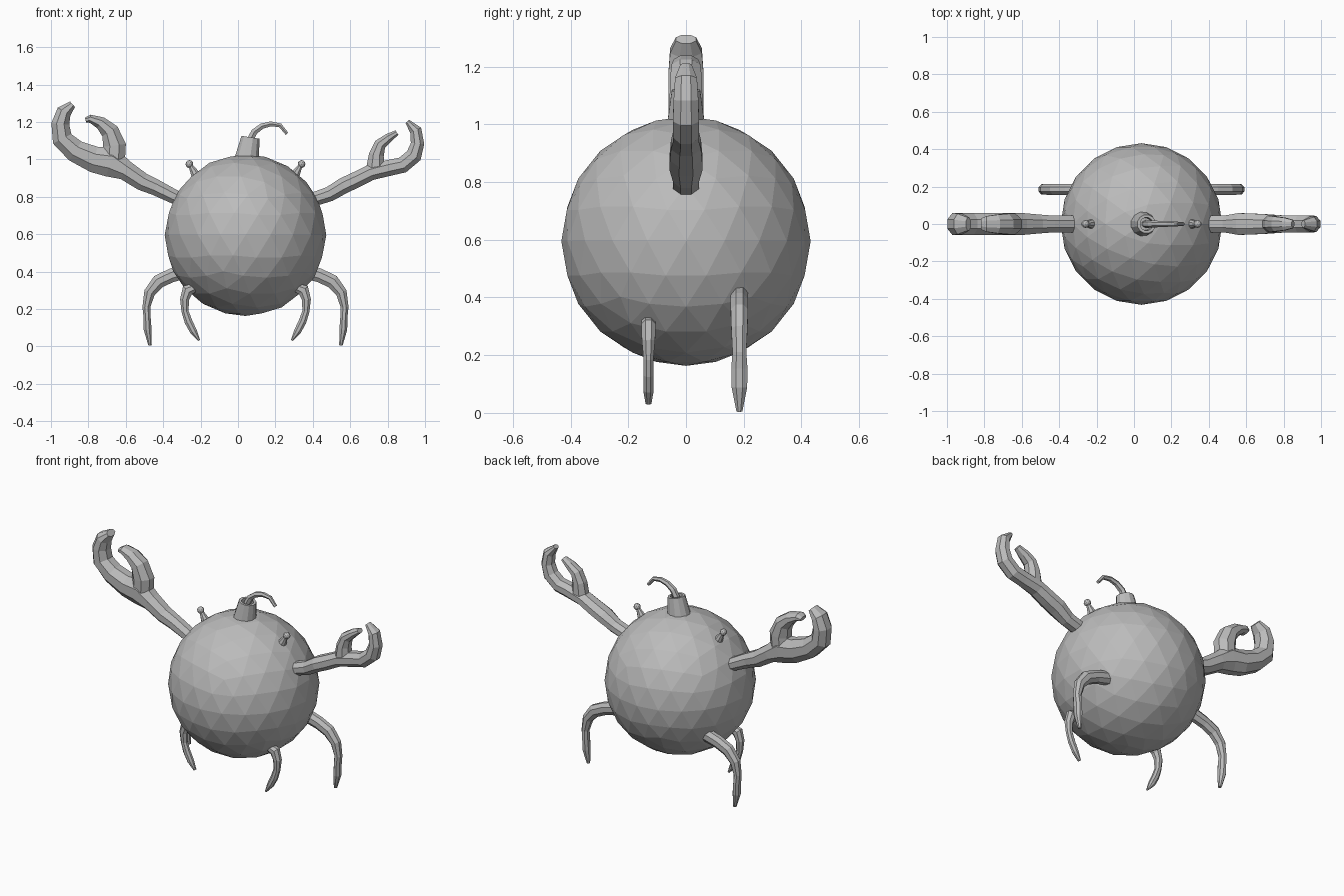
import bpy, bmesh, math
from mathutils import Vector

CX = 0.04  # body centre line in x

grey = bpy.data.materials.new("plain grey")
grey.diffuse_color = (0.5, 0.5, 0.5, 1)


def finish(name, bm):
    bmesh.ops.recalc_face_normals(bm, faces=bm.faces)
    me = bpy.data.meshes.new(name)
    bm.to_mesh(me)
    bm.free()
    me.materials.append(grey)
    ob = bpy.data.objects.new(name, me)
    bpy.context.collection.objects.link(ob)
    return ob


def limb(name, path, y=0.0, sides=8, axis=None, flip=False):
    """Faceted tube through (x, z, in-plane radius, y radius) stations."""
    pts = [Vector((2 * CX - p[0] if flip else p[0], y, p[1])) for p in path]
    bm = bmesh.new()
    rings = []
    grow = 1 / math.cos(math.pi / sides)
    for i, c in enumerate(pts):
        if axis:
            t = Vector(axis).normalized()
        else:
            a = (c - pts[i - 1]).normalized() if i else Vector()
            b = (pts[i + 1] - c).normalized() if i < len(pts) - 1 else Vector()
            t = (a + b).normalized()
        n = Vector((-t.z, 0, t.x))
        r = path[i][2]
        w = path[i][3] if len(path[i]) > 3 else r
        ring = []
        for k in range(sides):
            ang = 2 * math.pi * (k + 0.5) / sides
            ring.append(bm.verts.new(c + n * r * grow * math.cos(ang)
                                     + Vector((0, w * grow * math.sin(ang), 0))))
        rings.append(ring)
    for a, b in zip(rings, rings[1:]):
        for k in range(sides):
            j = (k + 1) % sides
            bm.faces.new((a[k], a[j], b[j], b[k]))
    bm.faces.new(rings[0][::-1])
    bm.faces.new(rings[-1])
    return finish(name, bm)


def ball(name, loc, r, sub):
    bm = bmesh.new()
    bmesh.ops.create_icosphere(bm, subdivisions=sub, radius=r)
    bmesh.ops.translate(bm, verts=bm.verts, vec=loc)
    return finish(name, bm)


# Round body
ball("body", (CX, 0, 0.595), 0.432, 3)

# Large claw: arm with outer finger, then inner finger
limb("large_claw_arm", [
    (-.26, .76, .037, .042), (-.32, .79, .037, .045), (-.44, .85, .043, .045),
    (-.51, .88, .048, .05), (-.60, .94, .053, .058), (-.68, .985, .08, .06),
    (-.77, 1.0, .07, .06), (-.87, 1.045, .06, .06), (-.94, 1.11, .055, .06),
    (-.95, 1.19, .048, .06), (-.93, 1.255, .04, .055), (-.885, 1.295, .02, .035)])
limb("large_claw_finger", [
    (-.665, .985, .06, .055), (-.66, 1.075, .061, .057), (-.685, 1.15, .048, .055),
    (-.735, 1.195, .034, .05), (-.79, 1.217, .022, .042), (-.815, 1.21, .013, .03)])

# Small claw
limb("small_claw_arm", [
    (.34, .765, .037, .04), (.40, .785, .037, .045), (.49, .815, .04, .045),
    (.565, .86, .043, .058), (.63, .89, .043, .056), (.71, .93, .042, .052),
    (.81, .955, .043, .045), (.88, .97, .043, .045), (.94, 1.02, .043, .045),
    (.96, 1.085, .036, .043), (.95, 1.155, .032, .038), (.905, 1.203, .013, .02)])
limb("small_claw_finger", [
    (.735, .95, .05, .045), (.74, 1.025, .04, .043), (.76, 1.08, .032, .04),
    (.805, 1.115, .024, .034), (.85, 1.143, .014, .022)])

# Legs and eyes, mirrored about the body
back_leg = [
    (.33, .41, .04, .03), (.435, .38, .037, .03), (.505, .347, .037, .03),
    (.553, .288, .03, .028), (.57, .21, .021, .024), (.566, .155, .019, .028),
    (.563, .09, .021, .027), (.55, .005, .009, .01)]
front_leg = [
    (.29, .325, .022, .024), (.35, .30, .032, .025), (.366, .25, .024, .023),
    (.363, .187, .019, .017), (.345, .133, .021, .018), (.318, .08, .019, .018),
    (.288, .032, .006, .01)]
eye_stalk = [(.295, .895, .026), (.31, .925, .023), (.33, .96, .013), (.336, .972, .013)]
for side, flip in (("right", False), ("left", True)):
    limb("back_leg_" + side, back_leg, y=.185, flip=flip)
    limb("front_leg_" + side, front_leg, y=-.13, flip=flip)
    limb("eye_stalk_" + side, eye_stalk, flip=flip)
    ball("eye_" + side, (2 * CX - .34 if flip else .34, 0, .975), .021, 2)

# Tilted fuse holder with a recessed top, and the curved fuse
limb("fuse_holder", [(.043, .98, .068), (.067, 1.118, .049),
                     (.067, 1.118, .034), (.06, 1.075, .032)],
     sides=12, axis=(.16, 0, 1))
limb("fuse", [(.06, 1.065, .018), (.068, 1.11, .018), (.088, 1.148, .017),
              (.127, 1.177, .015), (.175, 1.19, .013), (.225, 1.182, .011),
              (.262, 1.137, .009)], sides=6)
